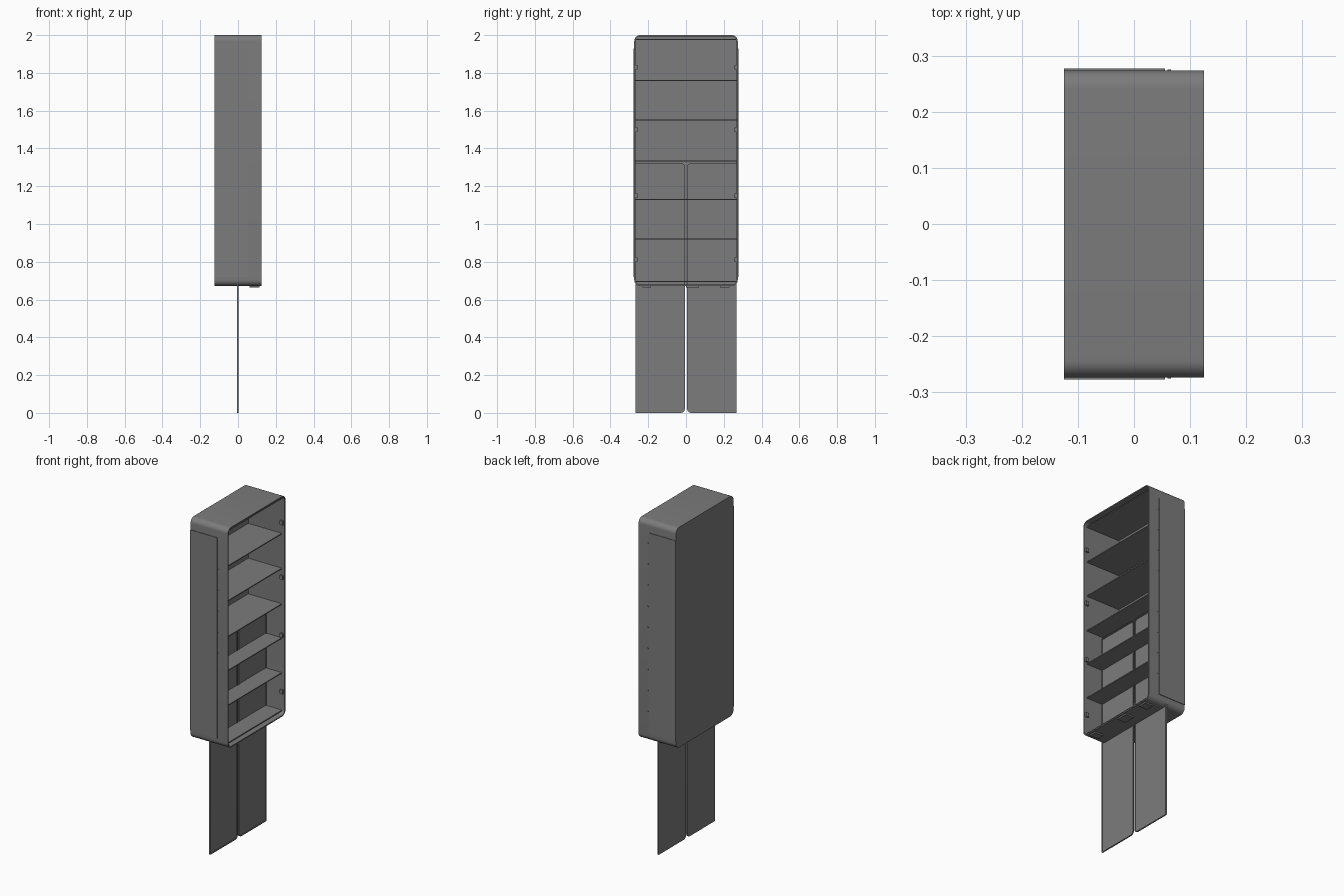
import bpy, bmesh, math

if "Cube" in bpy.data.objects:
    bpy.data.objects.remove(bpy.data.objects["Cube"])

grey = bpy.data.materials.new("dark grey metal")
grey.diffuse_color = (0.2, 0.2, 0.2, 1)
grey.use_nodes = True
grey.node_tree.nodes["Principled BSDF"].inputs["Base Color"].default_value = grey.diffuse_color


def rrect(y0, y1, z0, z1, radii, seg=8):
    """Rounded rectangle in YZ; radii for corners (+y+z, -y+z, -y-z, +y-z)."""
    pts = []
    corners = [(y1, z1, -1, -1), (y0, z1, 1, -1), (y0, z0, 1, 1), (y1, z0, -1, 1)]
    for k, ((y, z, sy, sz), r) in enumerate(zip(corners, radii)):
        for i in range(seg + 1):
            a = math.pi / 2 * (k + i / seg)
            pts.append((y + sy * r + r * math.cos(a), z + sz * r + r * math.sin(a)))
    return pts


def loft(name, sections):
    """Skin a list of (x, loop) sections and cap both ends."""
    bm = bmesh.new()
    rings = [[bm.verts.new((x, y, z)) for y, z in loop] for x, loop in sections]
    n = len(rings[0])
    for a, b in zip(rings, rings[1:]):
        for i in range(n):
            j = (i + 1) % n
            bm.faces.new((a[i], a[j], b[j], b[i]))
    bm.faces.new(rings[0])
    bm.faces.new(rings[-1])
    bmesh.ops.recalc_face_normals(bm, faces=bm.faces)
    me = bpy.data.meshes.new(name)
    bm.to_mesh(me)
    bm.free()
    ob = bpy.data.objects.new(name, me)
    bpy.context.collection.objects.link(ob)
    me.materials.append(grey)
    bpy.ops.object.select_all(action='DESELECT')
    ob.select_set(True)
    bpy.context.view_layer.objects.active = ob
    bpy.ops.object.shade_smooth_by_angle(angle=math.radians(30))
    return ob


def box(name, x0, x1, y0, y1, z0, z1):
    loop = [(y0, z0), (y1, z0), (y1, z1), (y0, z1)]
    return loft(name, [(x0, loop), (x1, loop)])


# Cabinet shell: rounded tray open toward +x
outer = rrect(-0.274, 0.274, 0.672, 2.0, [0.032] * 4)
inner = rrect(-0.267, 0.267, 0.679, 1.993, [0.025] * 4)
loft("cabinet_shell", [(-0.125, outer), (0.125, outer), (0.125, inner), (-0.118, inner)])

# Slightly raised side skins
for s, side in ((-1, "front"), (1, "back")):
    ys = sorted((s * 0.272, s * 0.2775))
    box(f"side_skin_{side}", -0.125, 0.055, *ys, 0.72, 1.93)

# Inner ceiling and floor panels
box("inner_ceiling", -0.118, 0.108, -0.267, 0.267, 1.973, 1.979)
box("inner_floor", -0.118, 0.108, -0.267, 0.267, 0.692, 0.698)

# Shelves
for i, z in enumerate((0.92, 1.13, 1.335, 1.55, 1.76)):
    box(f"shelf_{i + 1}", -0.118, 0.105, -0.267, 0.267, z - 0.003, z + 0.003)

# Pair of door panels with a shallow rim, rounded at the meeting edge
for s, side in ((-1, "left"), (1, "right")):
    y0, y1 = sorted((s * 0.006, s * 0.268))
    r, q = 0.022, 0.002
    radii = [q, r, r, q] if s > 0 else [r, q, q, r]
    rim = rrect(y0, y1, 0.0, 1.322, radii)
    recess = rrect(y0 + 0.006, y1 - 0.006, 0.006, 1.316, [max(v - 0.006, 0.001) for v in radii])
    loft(f"door_panel_{side}", [(-0.005, rim), (0.003, rim), (0.003, recess), (-0.001, recess)])

# Hinge plates and screw heads along both side walls
for s, side in ((-1, "front"), (1, "back")):
    for i, z in enumerate((0.81, 1.15, 1.5, 1.83)):
        ys = sorted((s * 0.267, s * 0.257))
        box(f"hinge_{side}_{i + 1}", 0.098, 0.118, *ys, z - 0.012, z + 0.012)
    for i in range(9):
        z = 0.85 + i * 0.127
        ys = sorted((s * 0.273, s * 0.2755))
        box(f"screw_{side}_{i + 1}", 0.06, 0.066, *ys, z - 0.003, z + 0.003)

# Low pads under the cabinet
for i, (y0, y1) in enumerate(((-0.23, -0.185), (0.0, 0.07), (0.18, 0.23))):
    box(f"bottom_pad_{i + 1}", 0.06, 0.115, y0, y1, 0.664, 0.674)
